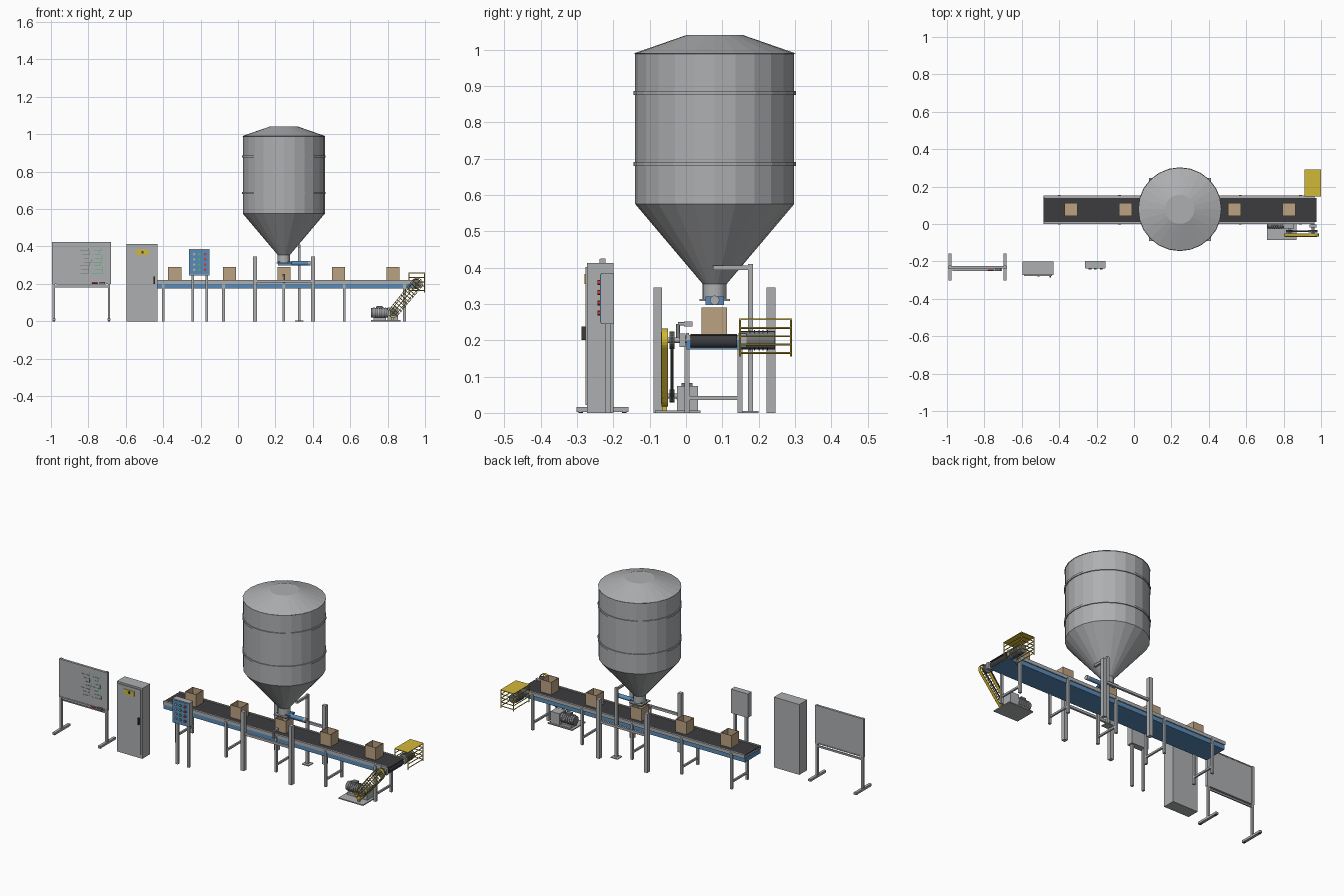
import bpy, bmesh, math, random
from mathutils import Vector

if "Cube" in bpy.data.objects:
    bpy.data.objects.remove(bpy.data.objects["Cube"])

random.seed(4)


def mat(name, r, g, b):
    m = bpy.data.materials.new(name)
    m.diffuse_color = (r, g, b, 1)
    m.use_nodes = True
    m.node_tree.nodes["Principled BSDF"].inputs["Base Color"].default_value = m.diffuse_color
    return m


BLUE = mat("blue_paint", 0.10, 0.26, 0.48)
YELLOW = mat("safety_yellow", 0.65, 0.48, 0.04)
CARD = mat("cardboard", 0.50, 0.36, 0.22)
BLACK = mat("rubber", 0.045, 0.045, 0.05)
DARK = mat("dark_steel", 0.18, 0.18, 0.19)
RED = mat("red", 0.65, 0.04, 0.03)
GREEN = mat("green", 0.08, 0.45, 0.2)
STEEL = mat("steel", 0.42, 0.43, 0.44)


def finish(name, bm, m=STEEL, smooth=False):
    bmesh.ops.recalc_face_normals(bm, faces=bm.faces)
    me = bpy.data.meshes.new(name)
    bm.to_mesh(me)
    bm.free()
    o = bpy.data.objects.new(name, me)
    bpy.context.collection.objects.link(o)
    me.materials.append(m)
    if smooth:
        bpy.context.view_layer.objects.active = o
        o.select_set(True)
        bpy.ops.object.shade_smooth_by_angle()
        o.select_set(False)
    return o


def boxes(name, spans, m=STEEL):
    """One object from several (x0, x1, y0, y1, z0, z1) boxes."""
    bm = bmesh.new()
    for x0, x1, y0, y1, z0, z1 in spans:
        vs = bmesh.ops.create_cube(bm, size=1)["verts"]
        bmesh.ops.scale(bm, vec=(x1 - x0, y1 - y0, z1 - z0), verts=vs)
        bmesh.ops.translate(bm, vec=((x0 + x1) / 2, (y0 + y1) / 2, (z0 + z1) / 2), verts=vs)
    return finish(name, bm, m)


def rods(name, segs, r, m=STEEL, n=16):
    """One object from several straight cylinders (p0, p1)."""
    bm = bmesh.new()
    for a, b in segs:
        a, b = Vector(a), Vector(b)
        d = b - a
        vs = bmesh.ops.create_cone(bm, cap_ends=True, segments=n, radius1=r, radius2=r, depth=d.length)["verts"]
        bmesh.ops.rotate(bm, matrix=d.to_track_quat('Z', 'Y').to_matrix(), verts=vs)
        bmesh.ops.translate(bm, vec=(a + b) / 2, verts=vs)
    return finish(name, bm, m, n > 8)


def lathe(name, prof, x, y, n=24, m=STEEL):
    bm = bmesh.new()
    rings = [[bm.verts.new((x + r * math.cos(2 * math.pi * i / n), y + r * math.sin(2 * math.pi * i / n), z))
              for i in range(n)] for r, z in prof]
    for a, b in zip(rings, rings[1:]):
        for i in range(n):
            bm.faces.new((a[i], a[(i + 1) % n], b[(i + 1) % n], b[i]))
    bm.faces.new(rings[0])
    bm.faces.new(rings[-1])
    return finish(name, bm, m)


def obround(name, c1, r1, c2, r2, y0, y1, t, m):
    """Closed strip running round two wheels in the xz plane."""
    a = math.atan2(c2[1] - c1[1], c2[0] - c1[0])
    pts = []
    for c, r, s in ((c2, r2, -90), (c1, r1, 90)):
        for k in range(13):
            q = a + math.radians(s + 15 * k)
            pts.append((c[0] + r * math.cos(q), c[1] + r * math.sin(q)))
    bm = bmesh.new()
    f = [bm.verts.new((x, y0, z)) for x, z in pts]
    b = [bm.verts.new((x, y1, z)) for x, z in pts]
    for i in range(len(pts)):
        j = (i + 1) % len(pts)
        bm.faces.new((f[i], f[j], b[j], b[i]))
    o = finish(name, bm, m)
    o.modifiers.new("thickness", 'SOLIDIFY').thickness = t


# Conveyor bed, belt, side rails and end drums
boxes("conveyor_frame", [(-0.485, 0.965, 0.002, 0.146, 0.175, 0.2)], BLUE)
boxes("conveyor_deck", [(-0.48, 0.965, 0.006, 0.144, 0.2, 0.214)])
boxes("conveyor_belt", [(-0.485, 0.975, 0.012, 0.14, 0.213, 0.217)], BLACK)
boxes("side_rails", [(-0.485, 0.965, y, y + 0.008, 0.2, 0.22) for y in (0.0, 0.144)])
rods("end_drum", [((0.957, 0.012, 0.197), (0.957, 0.14, 0.197))], 0.019, BLACK)
legs, bars = [], []
for i in range(5):
    x = -0.4 + 0.3225 * i
    legs += [(x - 0.007, x + 0.007, y, y + 0.014, 0, 0.21) for y in (-0.004, 0.142)]
    bars.append((x - 0.005, x + 0.005, 0.01, 0.142, 0.035, 0.046))
boxes("conveyor_legs", legs)
boxes("conveyor_leg_braces", bars)

# Open cardboard boxes on the belt
for i in range(5):
    x0, x1, y0, y1, t = -0.373 + 0.2915 * i, -0.303 + 0.2915 * i, 0.043, 0.113, 0.003
    boxes("carton_%d" % (i + 1), [
        (x0, x1, y0, y1, 0.217, 0.222), (x0, x0 + t, y0, y1, 0.217, 0.29), (x1 - t, x1, y0, y1, 0.217, 0.29),
        (x0, x1, y0, y0 + t, 0.217, 0.29), (x0, x1, y1 - t, y1, 0.217, 0.29)], CARD)

# Silo, outlet and valve
SX, SY = 0.245, 0.079
lathe("silo", [(0.033, 0.313), (0.033, 0.355), (0.219, 0.575), (0.219, 0.988), (0.222, 0.99), (0.078, 1.04)], SX, SY)
for i, z in enumerate((0.68, 0.875)):
    lathe("silo_band_%d" % (i + 1), [(0.215, z), (0.224, z), (0.224, z + 0.011), (0.215, z + 0.011)], SX, SY)
boxes("outlet_flange", [(SX - 0.04, SX + 0.04, SY - 0.042, SY + 0.042, 0.308, 0.314)])
boxes("valve_body", [(SX - 0.03, SX + 0.045, SY - 0.025, SY + 0.025, 0.297, 0.32)], BLUE)
rods("valve_actuator", [((0.285, SY, 0.31), (0.375, SY, 0.31))], 0.012, BLUE)
rods("actuator_cap", [((0.375, SY, 0.31), (0.388, SY, 0.31))], 0.013)

# Four posts and tie beams around the filling station
boxes("station_posts", [(x - 0.011, x + 0.011, y - 0.012, y + 0.012, 0, 0.345)
                        for x in (0.09, 0.4) for y in (-0.078, 0.234)])
boxes("station_beams", [(0.09, 0.4, y - 0.006, y + 0.006, 0.207, 0.221) for y in (-0.078, 0.234)])

# Stand with arm reaching the silo cone
boxes("stand", [(0.305, 0.349, 0.155, 0.199, 0, 0.005), (0.32, 0.334, 0.17, 0.184, 0, 0.41),
                (0.321, 0.333, 0.075, 0.177, 0.394, 0.406)])

# Carton sensor on a bent bracket
rods("sensor_bracket", [((SX, 0.002, 0.208), (SX, -0.022, 0.208)), ((SX, -0.022, 0.205), (SX, -0.022, 0.245)),
                        ((SX, -0.022, 0.245), (SX, 0.005, 0.245))], 0.005, n=12)
boxes("sensor_head", [(SX - 0.007, SX + 0.007, -0.005, 0.018, 0.238, 0.252)])

# Floor gearmotor
boxes("motor_base", [(0.71, 0.87, -0.085, 0.04, 0, 0.006), (0.725, 0.79, -0.025, 0.03, 0.006, 0.02)])
rods("motor", [((0.712, 0.003, 0.045), (0.8, 0.003, 0.045))], 0.026, DARK, 20)
rods("motor_fins", [((0.725 + 0.012 * i, 0.003, 0.045), (0.729 + 0.012 * i, 0.003, 0.045)) for i in range(6)], 0.03)
boxes("terminal_box", [(0.74, 0.772, -0.012, 0.018, 0.068, 0.082)], DARK)
boxes("gearbox", [(0.798, 0.855, -0.025, 0.033, 0.006, 0.074)])

# Belt drive between gearbox and head shaft
C1, C2 = (0.83, 0.046), (0.957, 0.2)
rods("drive_shafts", [((C1[0], -0.055, C1[1]), (C1[0], 0, C1[1])), ((C2[0], -0.055, C2[1]), (C2[0], 0.24, C2[1]))], 0.007)
rods("motor_pulley", [((C1[0], -0.045, C1[1]), (C1[0], -0.032, C1[1]))], 0.018, DARK)
rods("head_pulley", [((C2[0], -0.045, C2[1]), (C2[0], -0.032, C2[1]))], 0.024, DARK)
obround("drive_belt", C1, 0.018, C2, 0.024, -0.042, -0.035, 0.003, BLACK)
boxes("head_bearings", [(0.937, 0.977, y, y + 0.016, 0.182, 0.219) for y in (-0.018, 0.15)])

# Yellow drive guard: rim, slats and floor stays
obround("guard_rim", C1, 0.028, C2, 0.032, -0.067, -0.05, 0.003, YELLOW)
d = Vector((C2[0] - C1[0], 0, C2[1] - C1[1])).normalized()
n = Vector((-d.z, 0, d.x))
slats = []
for i in range(13):
    c = Vector((C1[0], -0.066, C1[1])) + d * (0.0165 * i)
    slats.append((c - n * 0.03, c + n * 0.03))
o = Vector((C1[0], -0.066, C1[1]))
slats.append((o - d * 0.028, o + d * 0.23))
rods("guard_slats", slats, 0.0022, YELLOW, 8)
boxes("guard_feet", [(0.82, 0.832, -0.066, -0.052, 0.004, 0.022), (0.81, 0.845, -0.075, -0.045, 0, 0.006)], YELLOW)

# Shaft-mounted head motor with yellow cage
rods("head_motor", [((0.952, 0.152, 0.2), (0.952, 0.245, 0.2))], 0.025, DARK, 20)
rods("head_motor_fins", [((0.952, 0.175 + 0.012 * i, 0.2), (0.952, 0.178 + 0.012 * i, 0.2)) for i in range(5)], 0.028, DARK)
boxes("cage_top", [(0.912, 1.0, 0.146, 0.292, 0.256, 0.26)], YELLOW)
cage = []
X0, X1, Y0, Y1 = 0.915, 0.997, 0.149, 0.289
for x in (X0, X1):
    cage += [((x, y, 0.155), (x, y, 0.258)) for y in (Y0, Y1)]
for z in (0.165, 0.188, 0.211, 0.234):
    cage += [((X0, Y0, z), (X0, Y1, z)), ((X1, Y0, z), (X1, Y1, z)), ((X0, Y1, z), (X1, Y1, z))]
rods("cage_bars", cage, 0.0025, YELLOW, 8)

# Operator panel on two legs
boxes("panel_box", [(-0.262, -0.152, -0.234, -0.198, 0.245, 0.385)])
boxes("panel_face", [(-0.258, -0.156, -0.237, -0.233, 0.249, 0.381)], BLUE)
boxes("panel_legs", [(x - 0.007, x + 0.007, -0.222, -0.208, 0, 0.25) for x in (-0.242, -0.168)])
for name, x, m in (("grey_buttons", -0.235, STEEL), ("green_buttons", -0.207, GREEN), ("red_buttons", -0.176, RED)):
    rods(name, [((x, -0.236, z), (x, -0.244, z)) for z in (0.275, 0.303, 0.331, 0.359)], 0.007, m, 12)

# Electrical cabinet
boxes("cabinet", [(-0.595, -0.43, -0.272, -0.2, 0, 0.412)])
boxes("cabinet_door", [(-0.587, -0.438, -0.277, -0.27, 0.022, 0.402)])
boxes("cabinet_handle", [(-0.452, -0.443, -0.287, -0.275, 0.2, 0.238)], BLACK)
boxes("warning_plate", [(-0.545, -0.478, -0.279, -0.275, 0.355, 0.383)], YELLOW)
boxes("warning_mark", [(-0.517, -0.506, -0.28, -0.278, 0.362, 0.376)], BLACK)

# Whiteboard on a stand
boxes("board", [(-0.99, -0.685, -0.236, -0.226, 0.2, 0.42)])
boxes("board_frame", [(-0.995, -0.68, -0.238, -0.224, z, z + 0.006) for z in (0.199, 0.417)] +
      [(x, x + 0.006, -0.238, -0.224, 0.199, 0.423) for x in (-0.995, -0.686)])
boxes("board_posts", [(x - 0.006, x + 0.006, -0.236, -0.222, 0.01, 0.425) for x in (-0.985, -0.69)])
boxes("board_feet", [(x - 0.008, x + 0.008, -0.302, -0.158, 0.003, 0.016) for x in (-0.985, -0.69)])
rods("foot_pads", [((x, y, 0), (x, y, 0.005)) for x in (-0.985, -0.69) for y in (-0.29, -0.17)], 0.006, BLACK, 12)
boxes("board_crossbar", [(-0.985, -0.69, -0.232, -0.224, 0.18, 0.19)])
boxes("pen_tray", [(-0.97, -0.705, -0.252, -0.234, 0.196, 0.2)])
rods("pens", [((-0.78, -0.245, 0.203), (-0.75, -0.245, 0.203))], 0.003, RED, 8)
boxes("eraser", [(-0.74, -0.71, -0.25, -0.238, 0.2, 0.209)], DARK)

# Process sketch drawn on the board
for name, m, x0, x1 in (("sketch_dark", DARK, -0.85, -0.78), ("sketch_green", GREEN, -0.79, -0.72)):
    marks = []
    for i in range(7):
        z = 0.255 + 0.02 * i
        a = random.uniform(x0, x0 + 0.03)
        b = random.uniform(x1 - 0.02, x1)
        marks.append((a, b, -0.2372, -0.2358, z, z + 0.002))
        marks.append((b - 0.002, b, -0.2372, -0.2358, z, z + 0.018))
    boxes(name, marks, m)
